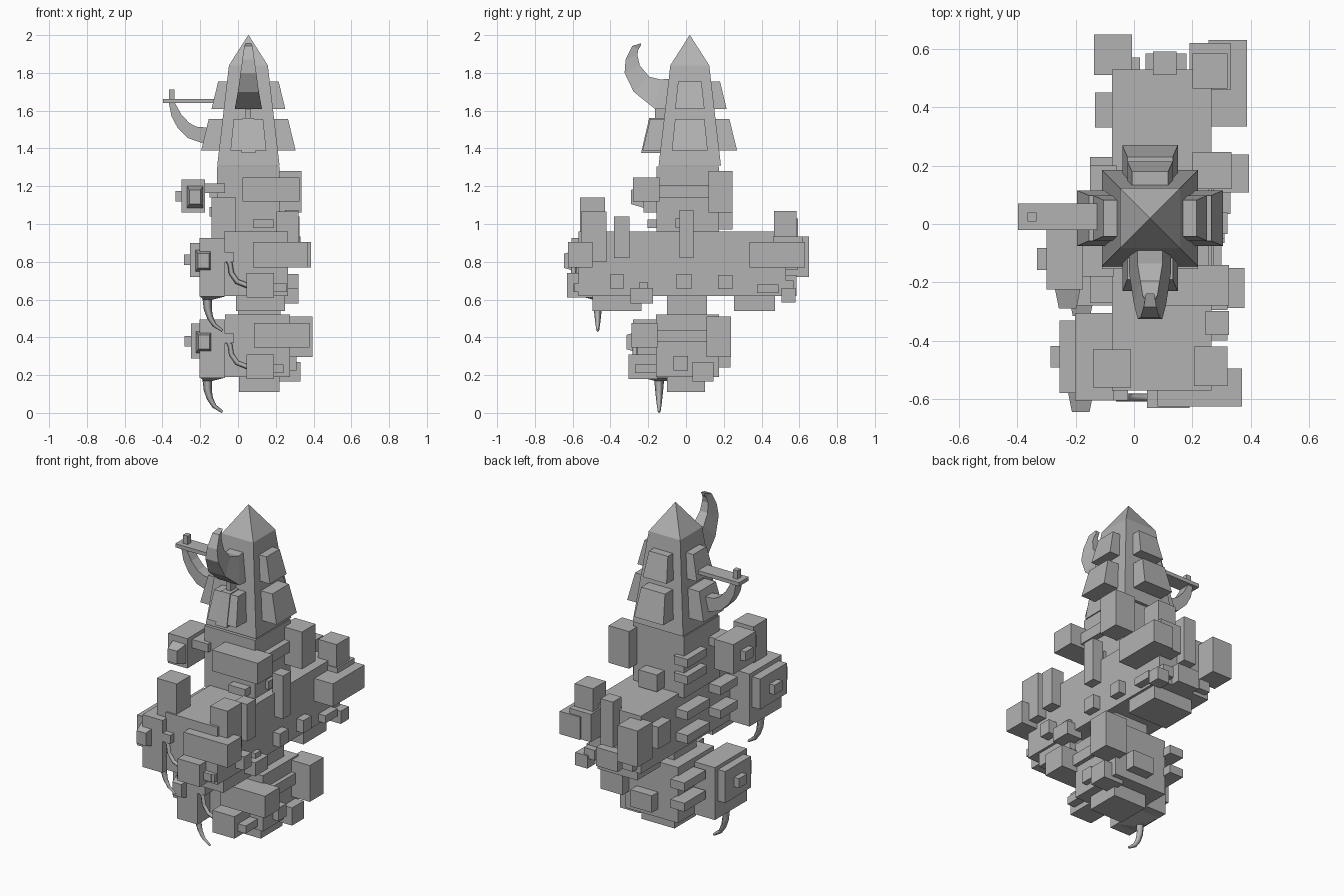
import bpy, bmesh, math
from mathutils import Vector

grey = bpy.data.materials.new("plain grey")
grey.diffuse_color = (0.45, 0.45, 0.45, 1)
CX, CY = 0.055, 0.02          # tower axis


def finish(name, bm):
    bmesh.ops.recalc_face_normals(bm, faces=bm.faces)
    me = bpy.data.meshes.new(name)
    bm.to_mesh(me)
    bm.free()
    me.materials.append(grey)
    ob = bpy.data.objects.new(name, me)
    bpy.context.collection.objects.link(ob)
    return ob


def loft(name, rings):
    """Skin a list of equal-sized vertex rings and cap both ends."""
    bm = bmesh.new()
    vs = [[bm.verts.new(p) for p in r] for r in rings]
    n = len(vs[0])
    for a, b in zip(vs, vs[1:]):
        for i in range(n):
            bm.faces.new((a[i], a[(i + 1) % n], b[(i + 1) % n], b[i]))
    bm.faces.new(vs[0])
    bm.faces.new(vs[-1])
    return finish(name, bm)


def rect(x0, x1, y0, y1, z):
    return [(x0, y0, z), (x1, y0, z), (x1, y1, z), (x0, y1, z)]


def box(name, x0, x1, y0, y1, z0, z1):
    return loft(name, [rect(x0, x1, y0, y1, z0), rect(x0, x1, y0, y1, z1)])


def boxes(name, *dims):
    for d in dims:
        box(name, *d)


def tube(name, pts, r0, r1):
    cu = bpy.data.curves.new(name, 'CURVE')
    cu.dimensions = '3D'
    cu.bevel_depth = 1.0
    cu.bevel_resolution = 0
    cu.use_fill_caps = True
    sp = cu.splines.new('POLY')
    sp.points.add(len(pts) - 1)
    for i, p in enumerate(pts):
        sp.points[i].co = (*p, 1)
        sp.points[i].radius = r0 + (r1 - r0) * i / (len(pts) - 1)
    cu.materials.append(grey)
    bpy.context.collection.objects.link(bpy.data.objects.new(name, cu))


def frustum_front(name, cx, cz, y0, y1, w0, h0, w1, h1):
    ring = lambda y, w, h: [(cx - w, y, cz - h), (cx + w, y, cz - h), (cx + w, y, cz + h), (cx - w, y, cz + h)]
    loft(name, [ring(y0, w0, h0), ring(y1, w1, h1)])


# --- spire ---
def square(r, z):
    return rect(CX - r, CX + r, CY - r, CY + r, z)


loft("spire", [square(0.165, 1.31), square(0.103, 1.84), square(0.001, 2.0)])


# slanted armour panels on the four spire sides
def panel(name, ang, z0, z1, r0, r1, w0, w1, rin=0.06):
    d = Vector((math.cos(ang), math.sin(ang), 0))
    s = Vector((-d.y, d.x, 0))
    c = Vector((CX, CY, 0))
    ring = lambda z, r, w: [c + d * a + s * b + Vector((0, 0, z))
                            for a, b in ((rin, -w), (r, -w), (r, w), (rin, w))]
    loft(name, [ring(z0, r0, w0), ring(z1, r1, w1)])


for k in range(4):
    a = k * math.pi / 2
    panel("lower_spire_panel", a, 1.39, 1.555, 0.25, 0.21, 0.095, 0.078)
    if k != 3:                # the front carries the horn instead
        panel("upper_spire_panel", a, 1.61, 1.755, 0.195, 0.16, 0.078, 0.062)
panel("front_spire_strip", -math.pi / 2, 1.375, 1.56, 0.258, 0.215, 0.037, 0.03)
box("horn_post", 0.04, 0.068, -0.165, -0.11, 1.54, 1.63)

# --- horn: outer and inner edge (y, z) with half width ---
horn = [(-.08, 1.61, -.08, 1.77, .072), (-.165, 1.61, -.135, 1.765, .072), (-.277, 1.70, -.195, 1.78, .055),
        (-.325, 1.80, -.245, 1.84, .042), (-.32, 1.87, -.257, 1.895, .032), (-.285, 1.942, -.252, 1.925, .022),
        (-.238, 1.957, -.24, 1.943, .014)]
loft("horn", [[(CX - w, a, b), (CX + w, a, b), (CX + w * .6, c, d), (CX - w * .6, c, d)] for a, b, c, d, w in horn])

# --- side arm with curved brace ---
box("arm_beam", -0.397, -0.09, -0.02, 0.07, 1.64, 1.662)
box("arm_knob", -0.365, -0.335, 0.008, 0.04, 1.66, 1.712)
brace = [(-.367, 1.645, -.336, 1.645), (-.352, 1.57, -.30, 1.58), (-.32, 1.51, -.258, 1.535),
         (-.265, 1.455, -.22, 1.515), (-.18, 1.425, -.16, 1.51)]
loft("arm_brace", [[(a, -.008, b), (a, .055, b), (c, .055, d), (c, -.008, d)] for a, b, c, d in brace])

# --- body cores ---
box("upper_body", -0.11, 0.22, -0.155, 0.175, 0.94, 1.305)
box("middle_body", -0.075, 0.265, -0.57, 0.53, 0.62, 0.96)
box("lower_body", -0.07, 0.275, -0.16, 0.175, 0.19, 0.52)
box("neck", 0.0, 0.225, -0.1, 0.11, 0.50, 0.63)
boxes("belly_plate", (0.005, 0.22, -0.1, 0.1, 0.11, 0.2),
      (-0.01, 0.25, -0.495, -0.235, 0.54, 0.63), (-0.01, 0.25, 0.255, 0.47, 0.54, 0.63))


# --- gun pods on the left side: box, side nub, front nozzle ---
def pod(cy, cz, x0, x1, half_y, half_z):
    box("pod_box", x0, x1, cy - half_y, cy + half_y, cz - half_z, cz + half_z)
    box("pod_nub", x0 - .032, x0 + .01, cy - .037, cy + .037, cz - .028, cz + .028)
    xm = (x0 + x1) / 2 + .01
    frustum_front("pod_nozzle", xm, cz - .005, cy - half_y + .01, cy - half_y - .065, .045, .06, .03, .038)


pod(-0.12, 1.148, -0.30, -0.175, 0.105, 0.088)
pod(-0.455, 0.81, -0.255, -0.13, 0.125, 0.09)
pod(-0.13, 0.38, -0.25, -0.13, 0.12, 0.093)
box("upper_pod_mount", -0.18, -0.07, -0.18, -0.06, 1.165, 1.215)


# --- module gear shared by the middle and lower bodies ---
def module_gear(dy, dz):
    cy = -0.455 + dy
    box("side_plate", -0.203, -0.07, cy - .15, cy + .15, .615 + dz, .925 + dz)
    loft("tail_root", [rect(-.2, -.07, cy - .1, cy + .1, .616 + dz), rect(-.18, -.14, cy - .03, cy + .03, .598 + dz)])
    ty = cy - .012
    tube("tail", [(-.162, ty, .605 + dz), (-.16, ty, .55 + dz), (-.148, ty, .505 + dz),
                  (-.125, ty, .465 + dz), (-.082, ty, .435 + dz)], .026, .007)
    fy = -0.575 + dy
    box("front_valve_box", .045, .19, fy - .055, fy + .1, .61 + dz, .74 + dz)
    box("front_valve_knob", .18, .24, fy - .02, fy + .1, .64 + dz, .685 + dz)
    box("hose_socket", -.07, -.02, fy - .03, fy + .05, .80 + dz, .85 + dz)
    py = fy - .02
    tube("hose", [(-.06, py, .815 + dz), (-.042, py, .79 + dz), (-.035, py, .74 + dz),
                  (-.005, py, .695 + dz), (.06, py, .67 + dz)], .014, .014)


module_gear(0, 0)
module_gear(0.325, -0.43)

# --- large front blocks and corner blocks ---
boxes("front_block", (.025, .325, -.28, -.14, 1.12, 1.245), (.08, .37, -.625, -.495, .77, .905),
      (.085, .378, -.288, -.15, .345, .475))
boxes("corner_block", (.2, .335, .12, .247, 1.06, 1.28), (.255, .387, .335, .63, .77, .905),
      (.25, .395, .108, .238, .295, .51), (-.137, -.007, .51, .65, .72, .935),
      (.19, .33, .46, .62, .77, .935))

# --- upright columns on the middle body ---
boxes("column", (-.14, -.01, -.56, -.43, .9, 1.14), (.205, .32, -.555, -.42, .8, 1.065),
      (.2, .32, .465, .585, .85, 1.07), (.245, .325, -.38, -.298, .82, 1.04),
      (.25, .32, -.035, .04, .82, 1.075), (.065, .145, .51, .592, .76, 1.03))
box("corner_stub", -.133, -.06, .33, .45, .75, .88)

# --- rungs along the left and right sides ---
for y0, y1, z in ((.02, .2, 1.14), (.02, .2, 1.04), (-.01, .2, .83), (-.01, .2, .69),
                  (-.27, -.11, .86), (-.27, -.11, .72), (.03, .23, .42), (.03, .23, .3)):
    box("left_rung", -.15, -.06, y0, y1, z, z + .05)
boxes("right_rung", (.2, .255, -.145, .12, 1.14, 1.205), (.26, .3, -.15, .11, .375, .44))

# --- small fittings ---
boxes("right_fitting", (.25, .32, -.4, -.33, .655, .735), (.25, .31, -.05, .03, .655, .735),
      (.25, .31, .17, .245, .655, .73), (.22, .32, -.295, -.175, .58, .66),
      (.24, .32, .505, .58, .585, .66), (.25, .31, .375, .49, .635, .68),
      (.25, .29, -.25, -.2, .645, .69), (.2, .33, .035, .145, .165, .27),
      (.26, .31, -.065, .01, .225, .30), (.2, .24, -.055, .03, .98, 1.03))
boxes("front_fitting", (.08, .19, -.205, -.14, .98, 1.025), (.19, .26, -.59, -.52, .64, .685))
boxes("back_fitting", (.02, .14, .16, .245, .97, 1.07), (.06, .2, .16, .235, .24, .34),
      (.04, .18, .5, .585, .62, .73), (-.05, .02, .5, .57, .64, .70), (.2, .27, .5, .57, .64, .70))
